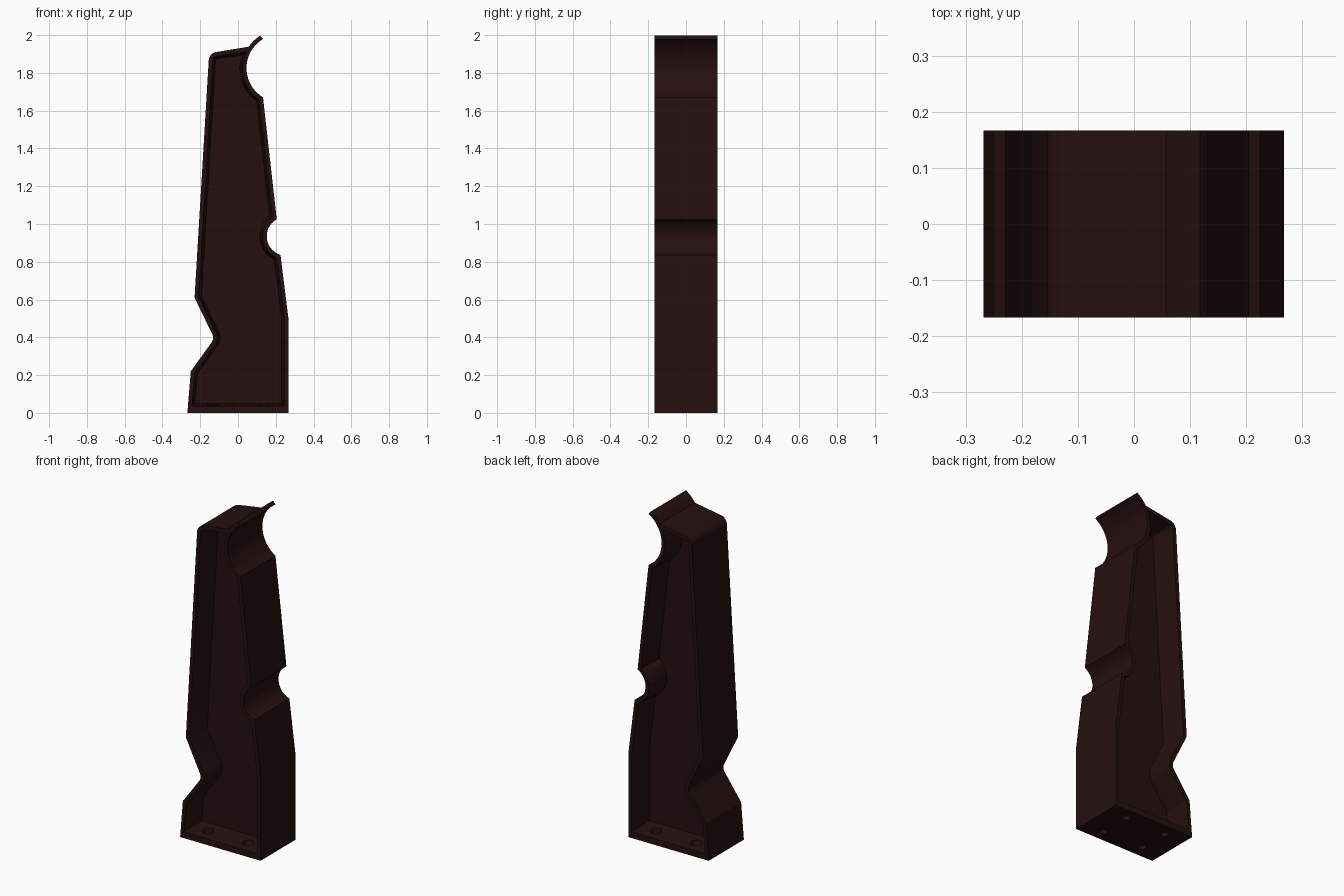
import bpy, bmesh
from math import sin, cos, radians
from mathutils import Vector

if "Cube" in bpy.data.objects:
    bpy.data.objects.remove(bpy.data.objects["Cube"], do_unlink=True)

HALF_DEPTH = 0.167
HALF_WEB = 0.016

brown = bpy.data.materials.new("dark brown")
brown.use_nodes = True
colour = (0.019, 0.005, 0.005, 1)
brown.diffuse_color = colour
brown.node_tree.nodes["Principled BSDF"].inputs["Base Color"].default_value = colour


def arc(cx, cz, r, start, end, steps):
    angles = [radians(start + (end - start) * i / steps) for i in range(steps + 1)]
    return [(cx + r * cos(a), cz + r * sin(a)) for a in angles]


def outline(bottom, top_right):
    """Counter-clockwise side profile, with the top right corner swapped in."""
    return ([(-0.268, bottom), (0.267, bottom), (0.267, 0.5)]
            + arc(0.255, 0.935, 0.103, 253, 119, 14)
            + top_right
            + arc(-0.109, 1.865, 0.046, 97, 177, 7)
            + [(-0.23, 0.61)]
            + arc(-0.175, 0.398, 0.043, 28, -38, 7)
            + [(-0.25, 0.22)])


def offset(points, distance):
    """Move every edge of a closed profile inwards by a distance."""
    result = []
    for i, p in enumerate(points):
        p = Vector(p)
        before = (p - Vector(points[i - 1])).normalized()
        after = (Vector(points[(i + 1) % len(points)]) - p).normalized()
        n1 = Vector((-before.y, before.x))
        n2 = Vector((-after.y, after.x))
        result.append(p + (n1 + n2) * distance / (1 + n1.dot(n2)))
    return result


bm = bmesh.new()


def ring(profile, y):
    return [bm.verts.new((x, y, z)) for x, z in profile]


def bridge(a, b, first=0):
    """Quads between two matching closed rings, from the given edge on."""
    for i in range(first, len(a)):
        j = (i + 1) % len(a)
        bm.faces.new((a[i], a[j], b[j], b[i]))


def fill(loops, normal):
    """Flat face with the first loop as border and the others as holes."""
    edges = []
    for loop in loops:
        for i, v in enumerate(loop):
            pair = (loop[i - 1], v)
            edges.append(bm.edges.get(pair) or bm.edges.new(pair))
    bmesh.ops.triangle_fill(bm, edges=edges, use_beauty=True, normal=normal)


# Outer shell with the upper cradle and its thin curved lip
cradle = arc(0.225, 1.825, 0.18, 239, 121, 20)
lip = arc(0.225, 1.825, 0.203, 122, 146, 6)
shell = outline(0, cradle + lip)
front, back = ring(shell, -HALF_DEPTH), ring(shell, HALF_DEPTH)
bridge(front, back, first=1)

# Drafted pocket on each side, leaving a rim, a floor and a central web
pocket = outline(0.015, arc(0.225, 1.825, 0.18, 239, 180, 10) + [(0.07, 1.937)])
tip, root = offset(pocket, 0.022), offset(pocket, 0.036)
lower_holes = []
for side, rim in ((-1, front), (1, back)):
    mouth = ring(tip, side * HALF_DEPTH)
    web = ring(root, side * HALF_WEB)
    fill([rim, mouth], (0, side, 0))
    bridge(mouth, web, first=1)
    bm.faces.new(web)

    # Two tapered screw holes through the sloping floor
    upper_holes = []
    for x in (-0.135, 0.135):
        upper, lower = [], []
        for c, s in arc(0, 0, 1, 0, 345, 23):
            y = 0.093 + 0.032 * s
            blend = (y - HALF_WEB) / (HALF_DEPTH - HALF_WEB)
            z = root[0].y + (tip[0].y - root[0].y) * blend
            upper.append(bm.verts.new((x + 0.032 * c, side * y, z)))
            lower.append(bm.verts.new((x + 0.021 * c, side * (0.093 + 0.021 * s), 0)))
        bridge(upper, lower)
        upper_holes.append(upper)
        lower_holes.append(lower)
    fill([[mouth[0], mouth[1], web[1], web[0]]] + upper_holes, (0, 0, 1))

# Underside
fill([[front[0], front[1], back[1], back[0]]] + lower_holes, (0, 0, -1))

bmesh.ops.recalc_face_normals(bm, faces=bm.faces[:])
mesh = bpy.data.meshes.new("bracket_body")
bm.to_mesh(mesh)
bm.free()
mesh.materials.append(brown)
body = bpy.data.objects.new("bracket_body", mesh)
bpy.context.scene.collection.objects.link(body)

bpy.ops.object.select_all(action="DESELECT")
bpy.context.view_layer.objects.active = body
body.select_set(True)
bpy.ops.object.shade_smooth_by_angle(angle=radians(30))
